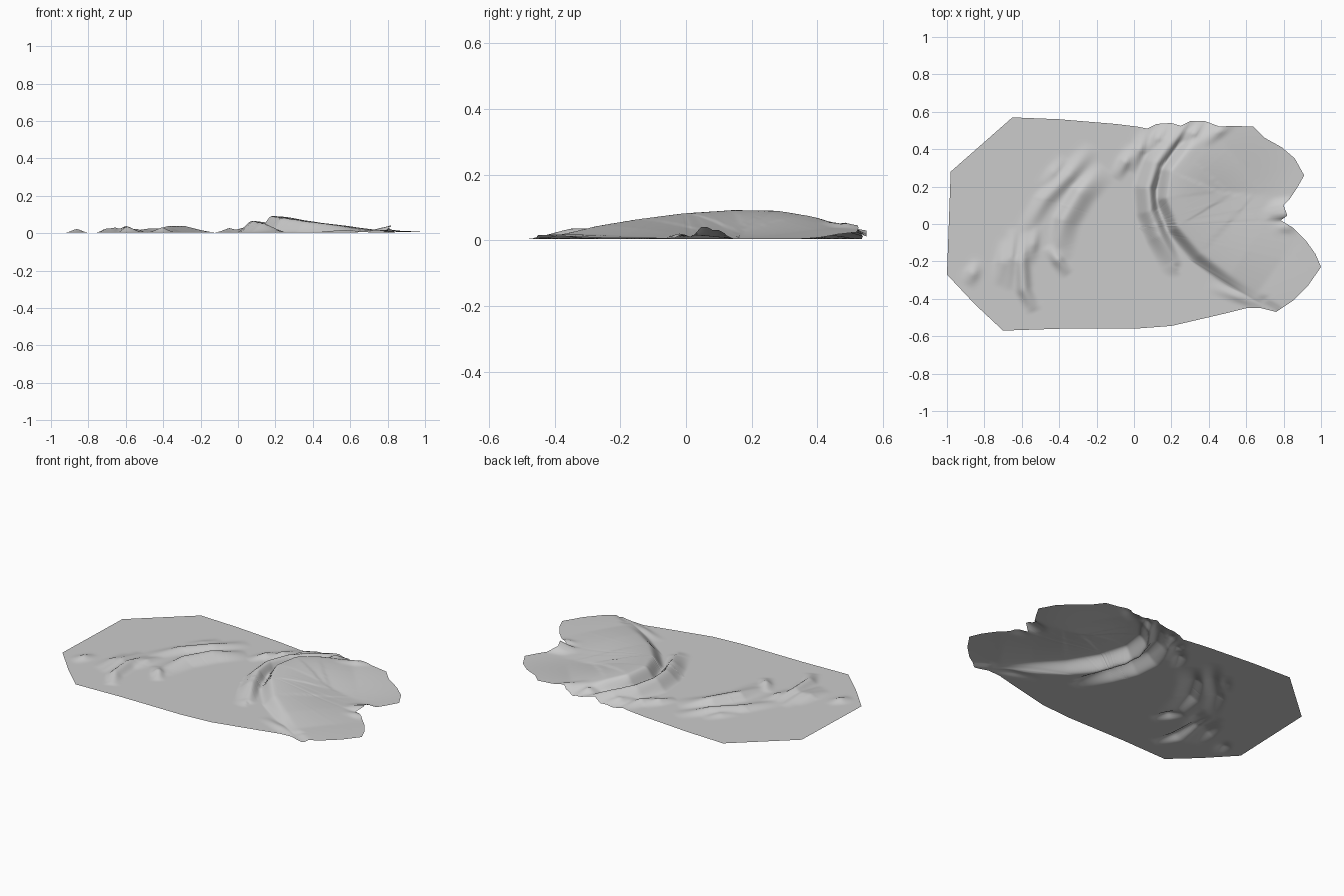
import bpy, bmesh, math
from mathutils import Vector

if "Cube" in bpy.data.objects:
    bpy.data.objects.remove(bpy.data.objects["Cube"])

# ---- cloth outline seen from above
OUTLINE = [Vector(p) for p in (
    (-.98, .28), (-.65, .57), (-.4, .56), (-.1, .535), (.02, .52), (.07, .51), (.12, .535),
    (.2, .54), (.25, .525), (.3, .55), (.38, .55), (.46, .52), (.52, .525), (.64, .52),
    (.7, .46), (.79, .41), (.86, .35), (.91, .26), (.87, .19), (.83, .13), (.80, .10),
    (.82, .045), (.785, .02), (.85, -.02), (.92, -.09), (.97, -.16), (1, -.23), (.93, -.33),
    (.85, -.41), (.76, -.47), (.68, -.45), (.6, -.45), (.48, -.48), (.2, -.545),
    (0, -.56), (-.4, -.56), (-.7, -.57), (-.85, -.43), (-1, -.27))]

# ---- main folds: (x, y, crest height) path, width on left, width on right
FOLDS = [
    # big swell behind the curved crest
    ([(.66, -.37, .015), (.52, -.27, .04), (.36, -.15, .06), (.24, -.01, .078),
      (.18, .14, .088), (.20, .28, .086), (.28, .38, .07), (.42, .50, .035)], .075, .50),
    # second crest in front of it
    ([(.21, -.20, .015), (.14, -.06, .05), (.09, .07, .062), (.08, .19, .064),
      (.12, .32, .06), (.20, .43, .05), (.30, .55, .025)], .09, .05),
]


def wrinkle(a, b, h, left=.05, right=.04):
    """Tapered crease, highest in the middle."""
    m = ((a[0] + b[0]) / 2, (a[1] + b[1]) / 2, h)
    FOLDS.append(([(*a, 0), m, (*b, 0)], left, right))


# ---- long soft wrinkles on the left half
FOLDS.append(([(-.41, -.13, .01), (-.38, .02, .035), (-.29, .17, .036), (-.16, .31, 0)], .06, .10))
FOLDS.append(([(-.61, -.08, 0), (-.48, .13, .022), (-.35, .26, .026), (-.22, .42, 0)], .06, .06))
FOLDS.append(([(-.53, -.47, 0), (-.59, -.35, .035), (-.6, -.2, .038), (-.57, -.02, 0)], .05, .05))
for a, b, h in (
        ((-.67, -.35), (-.64, -.02), .03), ((-.72, -.33), (-.68, -.08), .024),
        ((-.56, -.22), (-.52, 0), .022), ((-.89, -.33), (-.83, -.2), .024),
        ((-.35, -.27), (-.46, -.11), .03), ((-.10, .24), (.01, .42), .026),
        ((-.02, .28), (.08, .51), .03), ((-.49, .19), (-.36, .36), .014),
        # gathers along the back edge
        ((.06, .36), (.2, .56), .035), ((.26, .40), (.38, .57), .055),
        ((.36, .42), (.54, .56), .04),
        # creases at the right
        ((.70, .09), (.92, .10), .030), ((.68, .05), (.94, .055), .042),
        ((.72, -.04), (.90, .00), .018), ((.40, -.33), (.72, -.45), .014)):
    wrinkle(a, b, h)


def fold_height(x, y, fold):
    path, left, right = fold
    reach, best = max(left, right), 9
    if not (min(p[0] for p in path) - reach < x < max(p[0] for p in path) + reach):
        return 0
    for p, q in zip(path, path[1:]):
        dx, dy = q[0] - p[0], q[1] - p[1]
        t = max(0, min(1, ((x - p[0]) * dx + (y - p[1]) * dy) / (dx * dx + dy * dy)))
        d = math.hypot(x - p[0] - t * dx, y - p[1] - t * dy)
        if d < best:
            best, h = d, p[2] + t * (q[2] - p[2])
            side = dx * (y - p[1]) - dy * (x - p[0])
    s = best / (left if side > 0 else right)
    return h * (1 - s) ** 2 * (1 + 2 * s) if s < 1 else 0


def cloth_height(x, y):
    hs = sorted((fold_height(x, y, f) for f in FOLDS), reverse=True)
    return .010 + hs[0] + .35 * hs[1]


# ---- resample the outline evenly, keeping its corners
rim = []
for a, b in zip(OUTLINE, OUTLINE[1:] + OUTLINE[:1]):
    n = max(1, round((b - a).length / .018))
    rim += [a.lerp(b, i / n) for i in range(n)]
rim.reverse()

# ---- sheet of rings running from the middle to the outline
RINGS = 80
bm = bmesh.new()
mid = Vector((.02, -.02))
centre = bm.verts.new((*mid, cloth_height(*mid)))
rings = []
for r in range(1, RINGS + 1):
    pts = [mid.lerp(p, r / RINGS) for p in rim]
    rings.append([bm.verts.new((p.x, p.y, cloth_height(p.x, p.y))) for p in pts])
n = len(rim)
for i in range(n):
    j = (i + 1) % n
    bm.faces.new((centre, rings[0][i], rings[0][j]))
    for inner, outer in zip(rings, rings[1:]):
        bm.faces.new((inner[i], outer[i], outer[j], inner[j]))
# soften the creases slightly and rest the cloth on the floor
for _ in range(2):
    bmesh.ops.smooth_vert(bm, verts=[v for v in bm.verts if not v.is_boundary], factor=.5,
                          use_axis_z=True)
low = min(v.co.z for v in bm.verts)
for v in bm.verts:
    v.co.z -= low - .004
for f in bm.faces:
    f.smooth = True

mesh = bpy.data.meshes.new("crumpled_cloth")
bm.to_mesh(mesh)
bm.free()
cloth = bpy.data.objects.new("crumpled_cloth", mesh)
bpy.context.collection.objects.link(cloth)

# ---- plain grey fabric
grey = bpy.data.materials.new("light grey fabric")
grey.diffuse_color = (.6, .6, .6, 1)
grey.use_nodes = True
grey.node_tree.nodes["Principled BSDF"].inputs["Base Color"].default_value = grey.diffuse_color
mesh.materials.append(grey)
